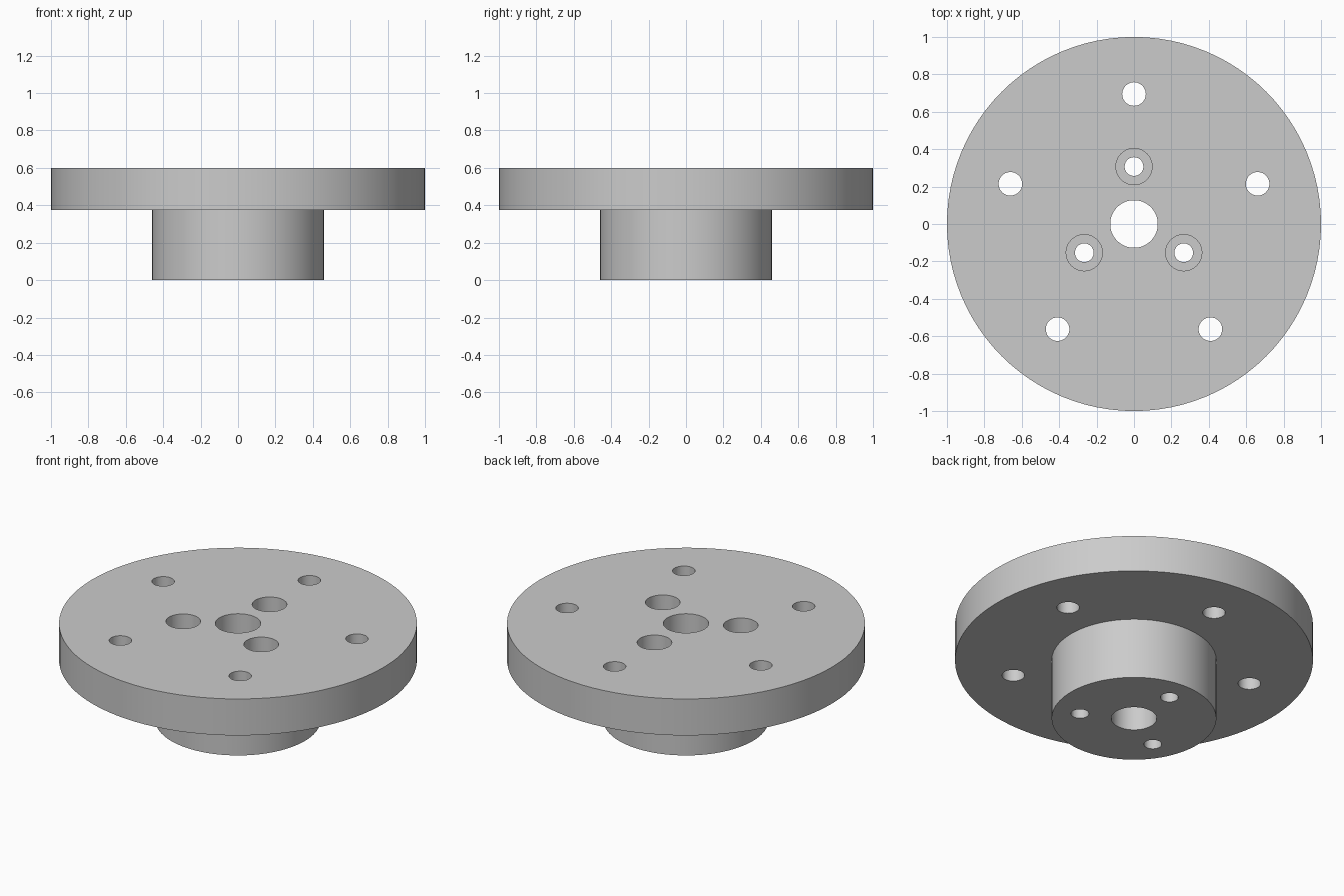
import bpy
import bmesh
from math import cos, sin, tau, pi
from mathutils import Matrix, Vector

cube = bpy.data.objects.get("Cube")
if cube:
    bpy.data.objects.remove(cube, do_unlink=True)

TOP, STEP = 0.6, 0.375
BORE_DEPTH = 0.15

grey = bpy.data.materials.new("grey metal")
grey.use_nodes = True
colour = (0.6, 0.6, 0.6, 1)
grey.diffuse_color = colour
grey.node_tree.nodes["Principled BSDF"].inputs["Base Color"].default_value = colour


def lathe(bm, profile, steps, centre=(0, 0), closed=True):
    """Spin an (r, z) outline about a vertical axis at centre."""
    verts = [bm.verts.new((r, 0, z)) for r, z in profile]
    pairs = list(zip(verts, verts[1:]))
    if closed:
        pairs.append((verts[-1], verts[0]))
    edges = [bm.edges.new(p) for p in pairs]
    bmesh.ops.spin(bm, geom=verts + edges, cent=(0, 0, 0), axis=(0, 0, 1),
                   angle=tau, steps=steps, use_merge=True)
    fresh = [v for v in bm.verts if not v.tag]
    bmesh.ops.remove_doubles(bm, verts=fresh, dist=1e-5)
    fresh = [v for v in bm.verts if not v.tag]
    bmesh.ops.translate(bm, verts=fresh, vec=(*centre, 0))
    for v in fresh:
        v.tag = True


def ring(count, radius):
    """Evenly spaced hole centres, the first at the back."""
    for i in range(count):
        a = pi / 2 + tau * i / count
        yield radius * cos(a), radius * sin(a)


def finish(bm, name):
    bmesh.ops.recalc_face_normals(bm, faces=bm.faces[:])
    mesh = bpy.data.meshes.new(name)
    bm.to_mesh(mesh)
    bm.free()
    mesh.materials.append(grey)
    obj = bpy.data.objects.new(name, mesh)
    bpy.context.collection.objects.link(obj)
    return obj


# Flange disc and hub with the centre bore
bm = bmesh.new()
lathe(bm, [(0.127, 0), (0.46, 0), (0.46, STEP), (1, STEP), (1, TOP), (0.127, TOP)], 96)
flange = finish(bm, "flange_with_hub")

# Cutter for the outer bolt holes and the counterbored screw holes
bm = bmesh.new()
low, high = -0.1, TOP + 0.1
for c in ring(5, 0.695):
    lathe(bm, [(0, low), (0.063, low), (0.063, high), (0, high)], 40, c, closed=False)
seat = TOP - BORE_DEPTH
for c in ring(3, 0.307):
    lathe(bm, [(0, low), (0.05, low), (0.05, seat), (0.097, seat), (0.097, high), (0, high)],
          40, c, closed=False)
cutter = finish(bm, "hole_cutter")
cutter.hide_render = True

# Drill the holes
drill = flange.modifiers.new("drill", "BOOLEAN")
drill.operation = "DIFFERENCE"
drill.solver = "EXACT"
drill.object = cutter
bpy.ops.object.select_all(action="DESELECT")
flange.select_set(True)
bpy.context.view_layer.objects.active = flange
bpy.ops.object.modifier_apply(modifier="drill")
bpy.data.objects.remove(cutter, do_unlink=True)

# Smooth walls, sharp rims
bpy.ops.object.shade_smooth_by_angle(angle=pi / 6)
